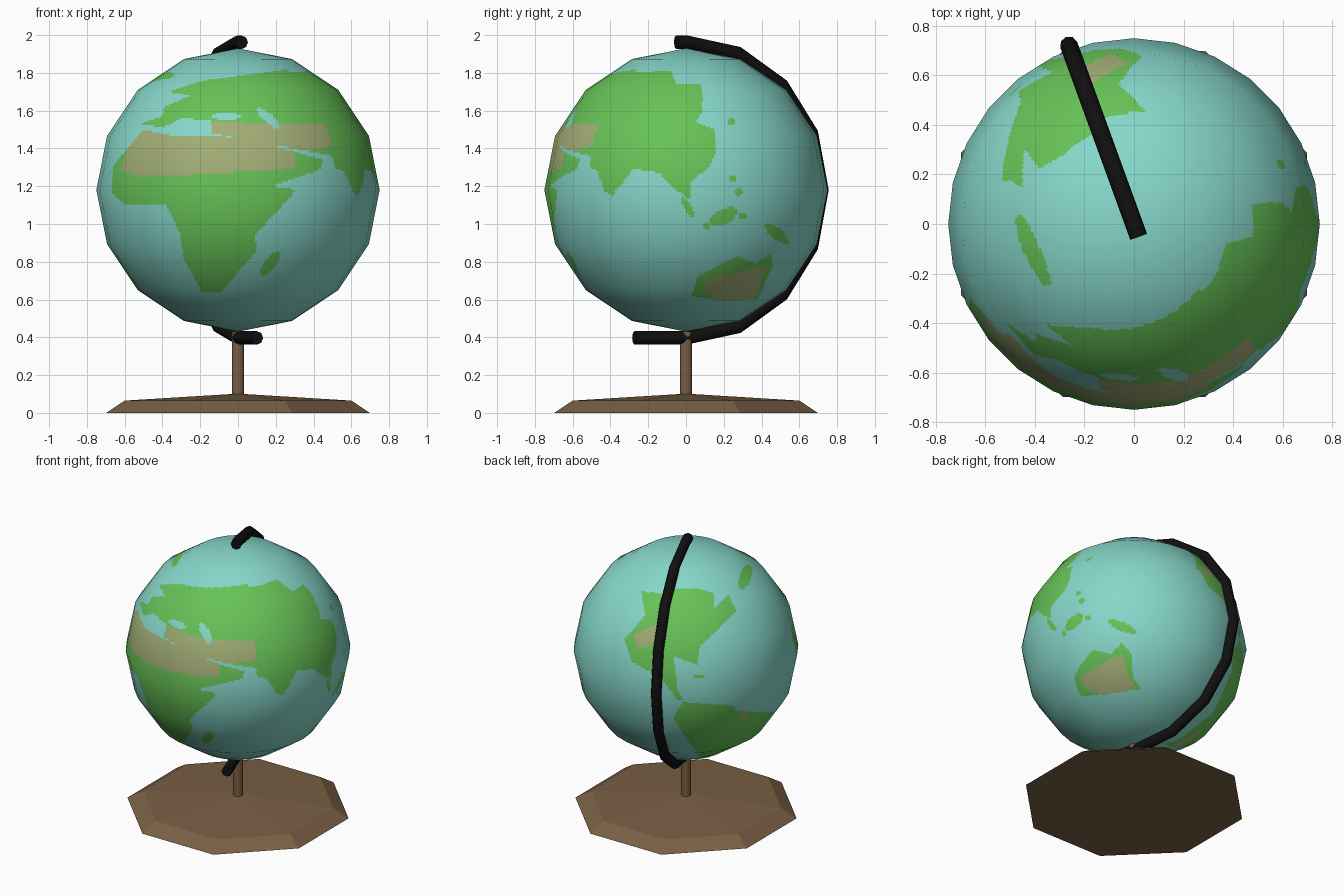
import bpy, bmesh, math
from mathutils import Vector

if "Cube" in bpy.data.objects:
    bpy.data.objects.remove(bpy.data.objects["Cube"])

CZ, R = 1.18, 0.75          # globe centre height and radius
SEG, RINGS = 28, 8          # visible facets of the globe
SU, SV = 14, 26             # fine cuts inside each facet for the painted map
SEA, GREEN, TAN = 0, 1, 2   # material slots of the globe


def mat(name, rgb):
    m = bpy.data.materials.new(name)
    m.diffuse_color = (*rgb, 1)
    m.use_nodes = True
    m.node_tree.nodes["Principled BSDF"].inputs["Base Color"].default_value = m.diffuse_color
    return m


OCEAN = mat("ocean_teal", (0.24, 0.68, 0.59))
LAND = mat("land_green", (0.135, 0.54, 0.095))
DESERT = mat("desert_tan", (0.36, 0.42, 0.18))
WOOD = mat("brown_wood", (0.19, 0.115, 0.058))
BLACK = mat("black_metal", (0.005, 0.005, 0.005))


def add(name, mesh, *mats):
    ob = bpy.data.objects.new(name, mesh)
    bpy.context.collection.objects.link(ob)
    for m in mats:
        mesh.materials.append(m)
    return ob


# One side of the globe onto which outlines (in hundredths of a unit) are projected
class Side:
    def __init__(self, az, el, z0):
        a, e = math.radians(az), math.radians(el)
        self.right = Vector((-math.sin(a), math.cos(a), 0))
        self.look = Vector((math.cos(a) * math.cos(e), math.sin(a) * math.cos(e), math.sin(e)))
        self.up, self.z0, self.shapes = self.look.cross(self.right), z0, []

    def outline(self, colour, pts):
        us, vs = zip(*pts)
        self.shapes.append((colour, min(us), max(us), min(vs), max(vs), pts))

    def oval(self, colour, u, v, ru, rv, turn=0):
        c, s = math.cos(math.radians(turn)), math.sin(math.radians(turn))
        ring = [(ru * math.cos(t), rv * math.sin(t)) for t in (math.tau * i / 12 for i in range(12))]
        self.outline(colour, [(u + x * c - y * s, v + x * s + y * c) for x, y in ring])

    def paint(self, p):
        u, v = 100 * p.dot(self.right), 100 * p.dot(self.up) + self.z0
        colour = SEA
        for col, x0, x1, y0, y1, pts in self.shapes:
            if x0 < u < x1 and y0 < v < y1 and (col != TAN or colour) and inside(pts, u, v):
                colour = col
        return colour


def inside(pts, u, v):
    odd, (ax, ay) = False, pts[-1]
    for bx, by in pts:
        if (ay > v) != (by > v) and u < (bx - ax) * (v - ay) / (by - ay) + ax:
            odd = not odd
        ax, ay = bx, by
    return odd


front, east, back = Side(-90, 0, 118), Side(0, 0, 118), Side(127, 23, 0)

# Africa and Arabia, with an island
front.outline(GREEN, [(-50, 150), (-66, 131), (-67, 117), (-60, 110), (-38, 110), (-30, 94),
                      (-29, 82), (-19, 64), (-9, 64), (10, 86), (9, 94), (31, 118), (18, 120),
                      (44, 129), (45, 134), (20, 141), (20, 150), (-2, 146), (-36, 147)])
front.oval(GREEN, 17, 79, 8, 3, 52)
# Europe and western Asia
front.outline(GREEN, [(-52, 153), (-40, 157), (-39, 162), (-25, 168), (-37, 170), (-18, 176),
                      (28, 182), (80, 176), (80, 127), (60, 127), (50, 136), (19, 142),
                      (-2, 146), (-14, 148), (-14, 155), (-30, 156), (-40, 151)])
front.outline(TAN, [(-62, 128), (-56, 150), (-14, 146), (-14, 154), (48, 153), (50, 141),
                    (30, 138), (30, 129), (-50, 125)])
front.oval(SEA, -6, 157, 8, 2)
front.oval(SEA, 16, 156, 8, 2.5, -42)

# Eastern Asia
east.outline(GREEN, [(-80, 176), (-42, 180), (-8, 181), (-5, 174), (8, 174), (9, 160), (5, 154),
                     (15, 150), (16, 138), (12, 130), (2, 122), (2, 113), (-8, 120), (-14, 127),
                     (-28, 129), (-39, 115), (-43, 117), (-47, 128), (-60, 135), (-80, 136)])
east.oval(TAN, -68, 147, 19, 8)
# Australia and the islands above it
east.outline(GREEN, [(3, 62), (6, 72), (27, 83), (37, 79), (45, 85), (46, 78), (38, 60), (20, 59)])
east.outline(TAN, [(10, 64), (10, 70), (42, 78), (37, 61), (20, 57)])
east.oval(GREEN, 20, 104, 8, 4, 25)
east.oval(GREEN, 48, 95, 8, 3, -40)
east.oval(GREEN, 1, 109, 6, 2, -60)
for u, v in ((30, 104), (25, 124), (28, 117), (24, 154), (11, 99)):
    east.oval(GREEN, u, v, 2, 2)

# North and central America
back.outline(GREEN, [(-31, 40), (-16, 38), (-10, 42), (9, 41), (17, 38), (17, 28), (27, 37),
                     (32, 26), (7, 3), (5, -9), (-11, -3), (-9, -14), (-9, -24), (-4, -33),
                     (-8, -33), (-20, -17), (-38, -7), (-43, 8), (-29, 24)])
back.outline(TAN, [(-37, 11), (-20, 19), (-20, 6), (-34, 2)])
# South America
back.outline(GREEN, [(-11, -45), (-5, -34), (29, -37), (32, -41), (57, -43), (54, -52),
                     (37, -65), (32, -80), (14, -80), (0, -62)])
back.oval(TAN, 36, -45, 4, 2, 20)
back.oval(TAN, 23, -74, 9, 5)
# Northern island and southern islands
back.oval(GREEN, 39, 48, 9, 4, 65)
back.oval(GREEN, 6, -17, 4, 1)


def paint(p):
    return max((front, east, back), key=lambda s: p.dot(s.look)).paint(p)


# Globe: faceted sphere, every facet cut finely so the map can be coloured by face
def steps(count, sub, fn):
    pts = [Vector(fn(i)) for i in range(count + 1)]
    return [pts[i].lerp(pts[i + 1], j / sub) for i in range(count) for j in range(sub)] + [pts[-1]]


profile = steps(RINGS, SV, lambda i: (R * math.sin(math.pi * i / RINGS),
                                      R * math.cos(math.pi * i / RINGS)))
around = steps(SEG, SU, lambda i: (math.cos(math.tau * i / SEG), math.sin(math.tau * i / SEG)))[:-1]
n = len(around)
verts = [Vector((r * d.x, r * d.y, z)) for r, z in profile[1:-1] for d in around]
rows = len(profile) - 2
verts += [Vector((0, 0, R)), Vector((0, 0, -R))]
top, bot, last = len(verts) - 2, len(verts) - 1, (rows - 1) * n
faces = [(k * n + i, (k + 1) * n + i, (k + 1) * n + (i + 1) % n, k * n + (i + 1) % n)
         for k in range(rows - 1) for i in range(n)]
faces += [(top, i, (i + 1) % n) for i in range(n)]
faces += [(bot, last + (i + 1) % n, last + i) for i in range(n)]
me = bpy.data.meshes.new("globe")
me.from_pydata(verts, [], faces)
globe = add("globe", me, OCEAN, LAND, DESERT)
globe.location.z = CZ
for poly, f in zip(me.polygons, faces):
    poly.use_smooth = True
    poly.material_index = paint((verts[f[0]] + verts[f[2]]) / 2)
me.normals_split_custom_set_from_vertices([v.normalized() for v in verts])

# Curved arm: bent tube from the top pole round the back to under the globe
cu = bpy.data.curves.new("arm", "CURVE")
cu.dimensions = "3D"
cu.bevel_depth, cu.bevel_resolution, cu.use_fill_caps = 0.036, 2, True
path = [(-0.055, 1.962)]
path += [(0.768 * math.sin(math.pi * i / 8), CZ + 0.783 * math.cos(math.pi * i / 8)) for i in range(9)]
path += [(-0.29, CZ - 0.783)]
sp = cu.splines.new("POLY")
sp.points.add(len(path) - 1)
ca, sa = math.cos(math.radians(110)), math.sin(math.radians(110))
for pt, (s, z) in zip(sp.points, path):
    pt.co = (s * ca, s * sa, z, 1)
add("arm", cu, BLACK)


# Post and base: stacked rings of a given number of sides
def lathe(name, sides, rings, material, smooth=False):
    bm = bmesh.new()
    loops = [[bm.verts.new((r * math.cos(math.tau * (i + .5) / sides),
                            r * math.sin(math.tau * (i + .5) / sides), z)) for i in range(sides)]
             for r, z in rings]
    for a, b in zip(loops, loops[1:]):
        for i in range(sides):
            f = bm.faces.new((a[i], a[(i + 1) % sides], b[(i + 1) % sides], b[i]))
            f.smooth = smooth
    bm.faces.new(loops[0][::-1])
    bm.faces.new(loops[-1])
    mesh = bpy.data.meshes.new(name)
    bm.to_mesh(mesh)
    bm.free()
    return add(name, mesh, material)


lathe("post", 12, [(0.034, 0.05), (0.034, 0.43)], WOOD, True)
lathe("base", 8, [(0.755, 0), (0.65, 0.065), (0.035, 0.1)], WOOD)
